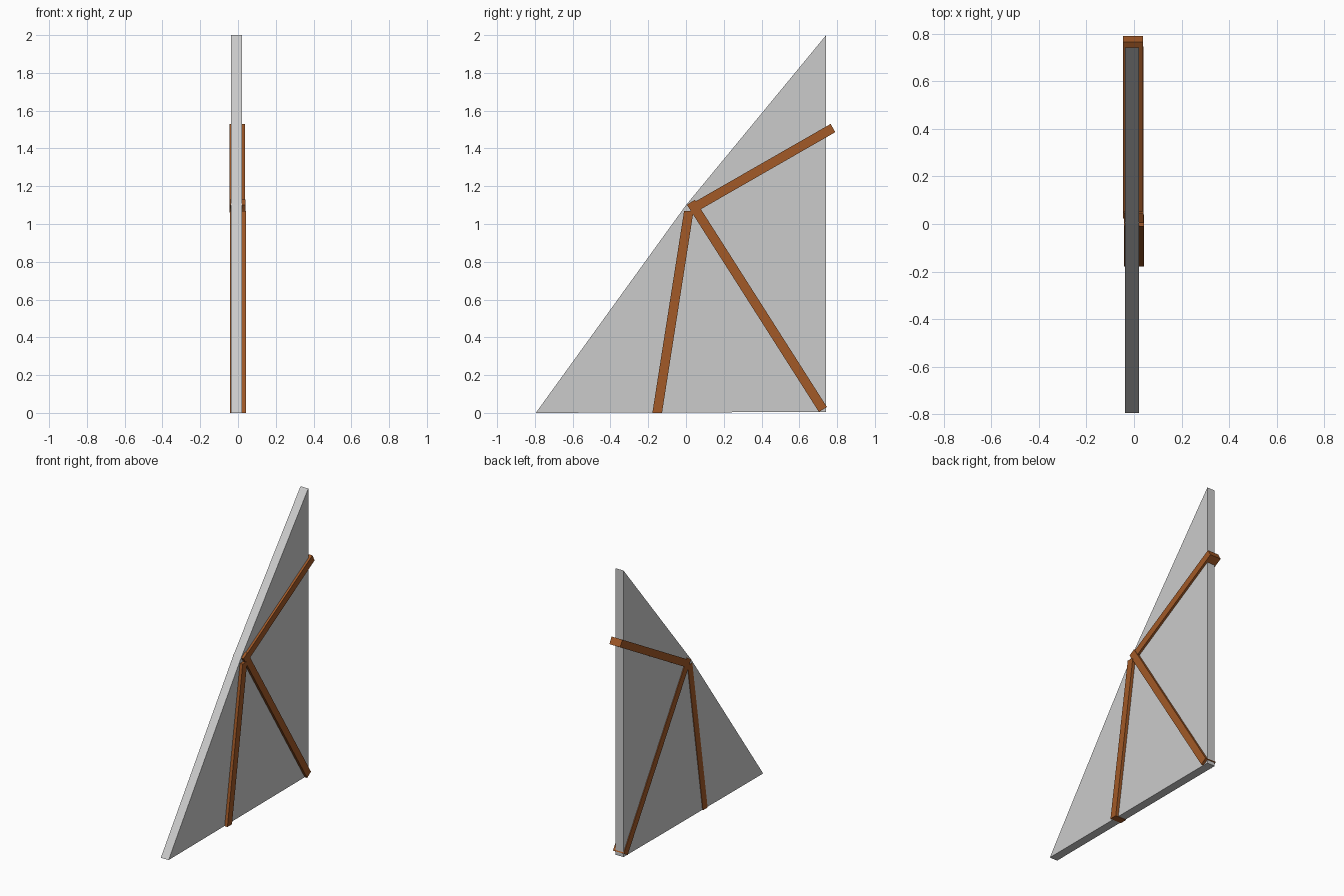
import bpy
from mathutils import Vector

if "Cube" in bpy.data.objects:
    bpy.data.objects.remove(bpy.data.objects["Cube"])

wood = bpy.data.materials.new("wood")
wood.diffuse_color = (0.36, 0.10, 0.02, 1)
wood.use_nodes = True
wood.node_tree.nodes["Principled BSDF"].inputs["Base Color"].default_value = wood.diffuse_color


def prism(name, outline, x0, x1, material=None):
    """Extrude a (y, z) outline, counter-clockwise seen from +x, from x0 to x1."""
    n = len(outline)
    verts = [(x, y, z) for x in (x0, x1) for y, z in outline]
    faces = [tuple(reversed(range(n))), tuple(range(n, 2 * n))]
    faces += [(i, (i + 1) % n, n + (i + 1) % n, n + i) for i in range(n)]
    mesh = bpy.data.meshes.new(name)
    mesh.from_pydata(verts, [], faces)
    if material:
        mesh.materials.append(material)
    obj = bpy.data.objects.new(name, mesh)
    bpy.context.collection.objects.link(obj)
    return obj


def beam(name, start, end, x0, x1, width=0.05):
    """Straight square-ended timber between two (y, z) points."""
    a, b = Vector(start), Vector(end)
    d = (b - a).normalized()
    side = Vector((-d.y, d.x)) * width / 2
    prism(name, [a - side, b - side, b + side, a + side], x0, x1, wood)


# Plaster wall panel, slightly bent along its sloping edge
prism("wall_panel", [(-0.795, 0), (0.742, 0.005), (0.742, 2), (0.0, 1.1)], -0.038, 0.022)

# Timbers running through the panel and showing on both faces
prism("post", [(-0.178, 0), (-0.127, 0), (0.04, 1.07), (-0.01, 1.07)], -0.042, 0.043, wood)
beam("upper_brace", (0.035, 1.082), (0.778, 1.508), -0.046, 0.037)
beam("lower_brace", (0.026, 1.115), (0.725, 0.018), -0.043, 0.040)
